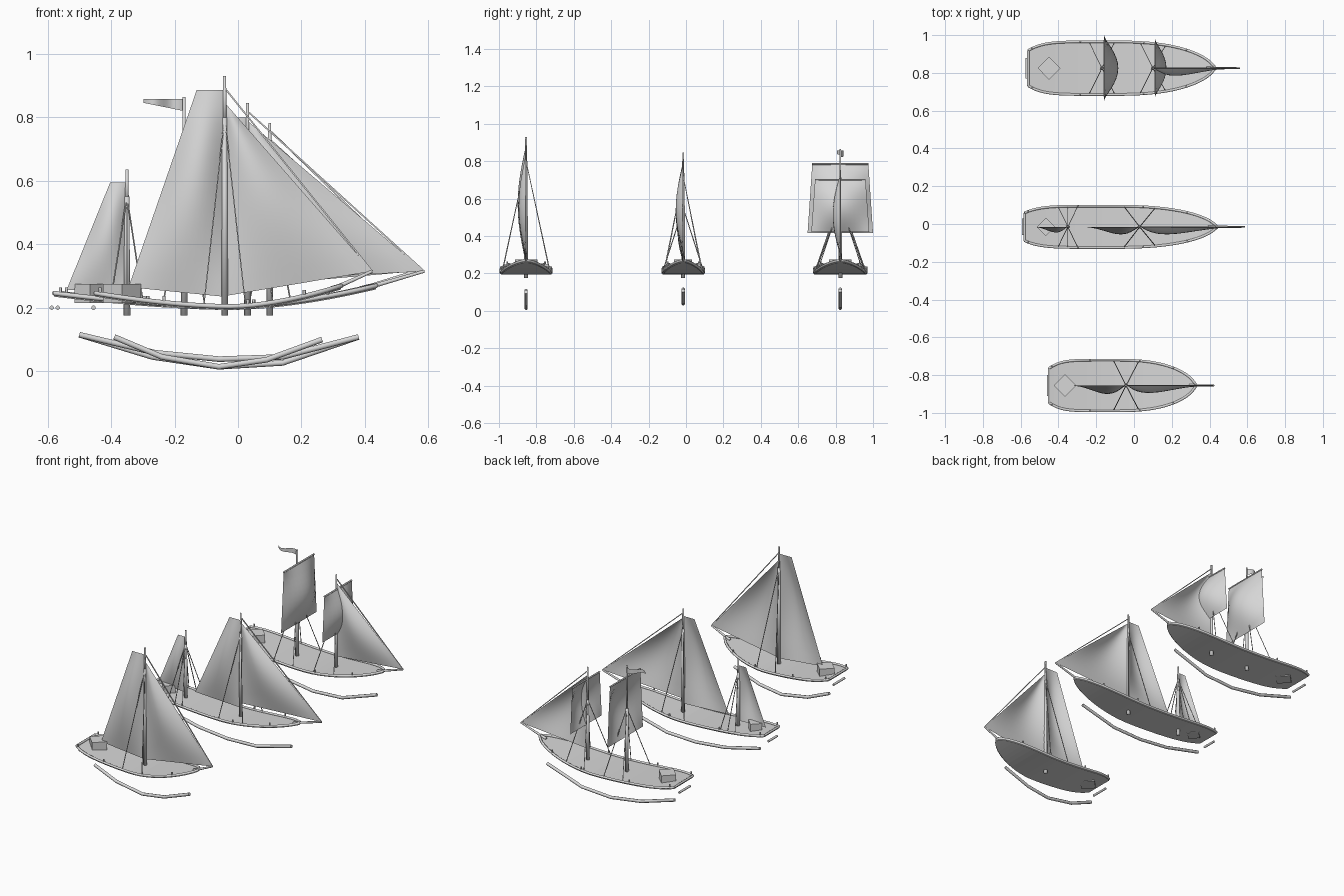
import bpy, bmesh, math
from mathutils import Vector

cube = bpy.data.objects.get("Cube")
if cube:
    bpy.data.objects.remove(cube, do_unlink=True)

# One plain grey for every part
GREY = bpy.data.materials.new("light grey")
GREY.use_nodes = True
GREY.diffuse_color = (0.68, 0.68, 0.68, 1)
GREY.node_tree.nodes["Principled BSDF"].inputs["Base Color"].default_value = GREY.diffuse_color


def finish(name, bm, smooth=False, smooth_caps=False, recalc=True):
    if recalc:
        bmesh.ops.recalc_face_normals(bm, faces=bm.faces)
    me = bpy.data.meshes.new(name)
    bm.to_mesh(me)
    bm.free()
    for p in me.polygons:
        p.use_smooth = smooth and (smooth_caps or len(p.vertices) == 4)
    me.materials.append(GREY)
    ob = bpy.data.objects.new(name, me)
    bpy.context.collection.objects.link(ob)
    return ob


def tube(name, pts, r0, r1=None, sides=8, smooth_caps=False):
    """Round bar along a path, tapering from r0 to r1."""
    pts = [Vector(p) for p in pts]
    r1 = r0 if r1 is None else r1
    bm = bmesh.new()
    rings = []
    last = len(pts) - 1
    for i, p in enumerate(pts):
        d = (pts[min(i + 1, last)] - pts[max(i - 1, 0)]).normalized()
        ref = Vector((0, 0, 1)) if abs(d.z) < 0.95 else Vector((1, 0, 0))
        side = d.cross(ref).normalized()
        up = side.cross(d)
        r = r0 + (r1 - r0) * i / last
        ring = []
        for k in range(sides):
            a = math.tau * (k + 0.5) / sides
            ring.append(bm.verts.new(p + (side * math.cos(a) + up * math.sin(a)) * r))
        rings.append(ring)
    for a, b in zip(rings, rings[1:]):
        for k in range(sides):
            j = (k + 1) % sides
            bm.faces.new((a[k], a[j], b[j], b[k]))
    bm.faces.new(rings[0])
    bm.faces.new(rings[-1])
    return finish(name, bm, sides > 4, smooth_caps)


def sail(name, corners, belly, n=12):
    """Billowed cloth; corners run head-back, head-front, foot-front, foot-back."""
    a, b, c, d = [Vector(p) for p in corners]
    belly = Vector(belly)
    bm = bmesh.new()
    rows = []
    for i in range(n + 1):
        v = i / n
        row = []
        for j in range(n + 1):
            u = j / n
            p = a.lerp(b, u).lerp(d.lerp(c, u), v)
            row.append(bm.verts.new(p + belly * math.sin(math.pi * u) * math.sin(math.pi * v)))
        rows.append(row)
    for r, s in zip(rows, rows[1:]):
        for j in range(n):
            bm.faces.new((r[j], s[j], s[j + 1], r[j + 1]))
    bmesh.ops.remove_doubles(bm, verts=bm.verts, dist=1e-5)
    return finish(name, bm, True, True, recalc=False)


class Boat:
    def __init__(self, tag, y, stern, bow, half, tip):
        self.tag, self.y, self.stern, self.bow, self.half = tag, y, stern, bow, half
        self.tip = Vector((tip, y, 0.315))

    def width(self, t):
        if t < 0.45:
            return self.half * (1 - 0.33 * ((0.45 - t) / 0.45) ** 6)
        return self.half * max(0.02, 1 - ((t - 0.45) / 0.55) ** 2.6) ** 0.64

    def edge(self, t, side, lift=0.0):
        s = (0.55 - t) / 0.55 if t < 0.55 else (t - 0.55) / 0.45
        z = 0.2 + (0.042 if t < 0.55 else 0.065) * s ** 1.7
        x = self.stern + (self.bow - self.stern) * t
        return Vector((x, self.y + side * self.width(t), z + lift))

    def t_at(self, x):
        return (x - self.stern) / (self.bow - self.stern)

    def hull(self, box_x, box_r, keel, rudder_x, rudder_half):
        # Curved deck slab
        ts = [0.5 - 0.5 * math.cos(math.pi * i / 32) for i in range(33)]
        bm = bmesh.new()
        rows = [[bm.verts.new(self.edge(t, s, h)) for s, h in
                 ((-1, -0.007), (1, -0.007), (1, 0.002), (-1, 0.002))] for t in ts]
        for a, b in zip(rows, rows[1:]):
            for k in range(4):
                j = (k + 1) % 4
                bm.faces.new((a[k], a[j], b[j], b[k]))
        bm.faces.new(rows[0])
        bm.faces.new(rows[-1])
        finish(self.tag + "_deck", bm)
        # Rail around the deck, and small posts on it
        path = [self.edge(t, -1, 0.004) for t in ts] + [self.edge(t, 1, 0.004) for t in reversed(ts)]
        tube(self.tag + "_rail", path, 0.0075, sides=6)
        tube(self.tag + "_stern_rail", [path[0], path[-1]], 0.007, sides=6)
        for t in (0.02, 0.28, 0.62, 0.85):
            for s in (-1, 1):
                p = self.edge(t, s)
                tube(self.tag + "_rail_post", [p, p + Vector((0, 0, 0.024))], 0.005, sides=6)
        # Deck house turned on its corner
        bm = bmesh.new()
        bmesh.ops.create_cone(bm, cap_ends=True, segments=4, radius1=box_r, radius2=box_r, depth=0.06)
        bmesh.ops.translate(bm, verts=bm.verts, vec=(box_x, self.y, 0.245))
        finish(self.tag + "_deck_house", bm)
        # Bowsprit, keel bar and stern bar
        tube(self.tag + "_bowsprit", [self.edge(0.96, 0, 0.004), self.edge(1, 0, 0.006), self.tip],
             0.009, 0.005)
        tube(self.tag + "_keel", [(x, self.y, z) for x, z in keel], 0.0095)
        tube(self.tag + "_stern_bar", [(rudder_x, self.y + s * rudder_half, 0.2) for s in (-1, 1)], 0.007)

    def mast(self, x, top, shroud_z, offsets=(-0.065, 0.065)):
        # Stout lower mast carrying a thin topmast
        tube(self.tag + "_lower_mast", [(x, self.y, 0.175), (x, self.y, shroud_z)], 0.0115, 0.008,
             smooth_caps=True)
        tube(self.tag + "_topmast", [(x, self.y, shroud_z - 0.02), (x, self.y, top)], 0.0065, 0.005,
             smooth_caps=True)
        for s in (-1, 1):
            for dx in offsets:
                foot = self.edge(self.t_at(x + dx), s * 0.95, 0.01)
                tube(self.tag + "_shroud", [(x, self.y, shroud_z), foot], 0.0025, sides=4)

    def gaff_sail(self, x, head, gaff, foot, clew_x, clew_z, belly):
        y = self.y
        sail(self.tag + "_gaff_sail", [(x - gaff, y, head), (x, y, head), (x, y, foot),
                                       (clew_x, y, clew_z)], (0, -belly, 0))

    def jib(self, x, head, foot, stay):
        y = self.y
        sail(self.tag + "_jib", [(x, y, head), (x, y, head), self.tip, (x, y, foot)], (0, -0.04, 0))
        tube(self.tag + "_forestay", [(x, y, stay), self.tip], 0.0035, sides=4)

    def square_sail(self, x, top, foot, half_top, half_foot, belly):
        y = self.y
        sail(self.tag + "_square_sail", [(x, y - half_top, top), (x, y + half_top, top),
                                         (x, y + half_foot, foot), (x, y - half_foot, foot)],
             (belly, 0, 0))
        tube(self.tag + "_yard", [(x, y + s * half_top, top) for s in (-1, 1)], 0.005)


# Single-masted boat at the front
a = Boat("cutter", -0.855, -0.45, 0.325, 0.135, 0.423)
a.hull(-0.365, 0.06, [(-0.39, 0.108), (-0.24, 0.045), (-0.06, 0.014), (0.09, 0.036), (0.265, 0.1)],
       -0.455, 0.055)
a.mast(-0.042, 0.93, 0.8)
a.gaff_sail(-0.045, 0.887, 0.085, 0.235, -0.345, 0.265, 0.045)
a.jib(-0.036, 0.84, 0.238, 0.885)

# Boat with a tall mast and a small after mast in the middle
b = Boat("ketch", -0.015, -0.58, 0.435, 0.11, 0.587)
b.hull(-0.467, 0.048, [(-0.5, 0.115), (-0.26, 0.058), (-0.06, 0.038), (0.14, 0.045), (0.38, 0.108)],
       -0.587, 0.043)
b.mast(0.03, 0.845, 0.72, (-0.08, 0.08))
b.mast(-0.35, 0.635, 0.55, (-0.05, 0, 0.05))
b.gaff_sail(0.027, 0.8, 0.075, 0.255, -0.285, 0.27, 0.04)
b.gaff_sail(-0.353, 0.595, 0.05, 0.25, -0.54, 0.257, 0.03)
b.jib(0.035, 0.785, 0.285, 0.815)

# Two-masted square-rigged boat at the back
c = Boat("brig", 0.825, -0.56, 0.425, 0.14, 0.56)
c.hull(-0.45, 0.06, [(-0.5, 0.115), (-0.27, 0.045), (-0.06, 0.014), (0.14, 0.026), (0.38, 0.108)],
       -0.568, 0.055)
c.mast(-0.17, 0.865, 0.6)
c.mast(0.1, 0.783, 0.58)
c.square_sail(-0.158, 0.785, 0.415, 0.15, 0.175, 0.075)
c.square_sail(0.112, 0.7, 0.42, 0.135, 0.155, 0.06)
c.jib(0.105, 0.73, 0.275, 0.755)

# Waving pennant on the brig's main mast
bm = bmesh.new()
strip = []
for i in range(13):
    f = i / 12
    wave = 0.018 * math.sin(f * math.tau)
    strip.append([bm.verts.new((-0.17 - 0.128 * f, c.y + wave, z)) for z in (0.82 + 0.026 * f, 0.858)])
for p, q in zip(strip, strip[1:]):
    bm.faces.new((p[0], p[1], q[1], q[0]))
finish("brig_pennant", bm, True)
